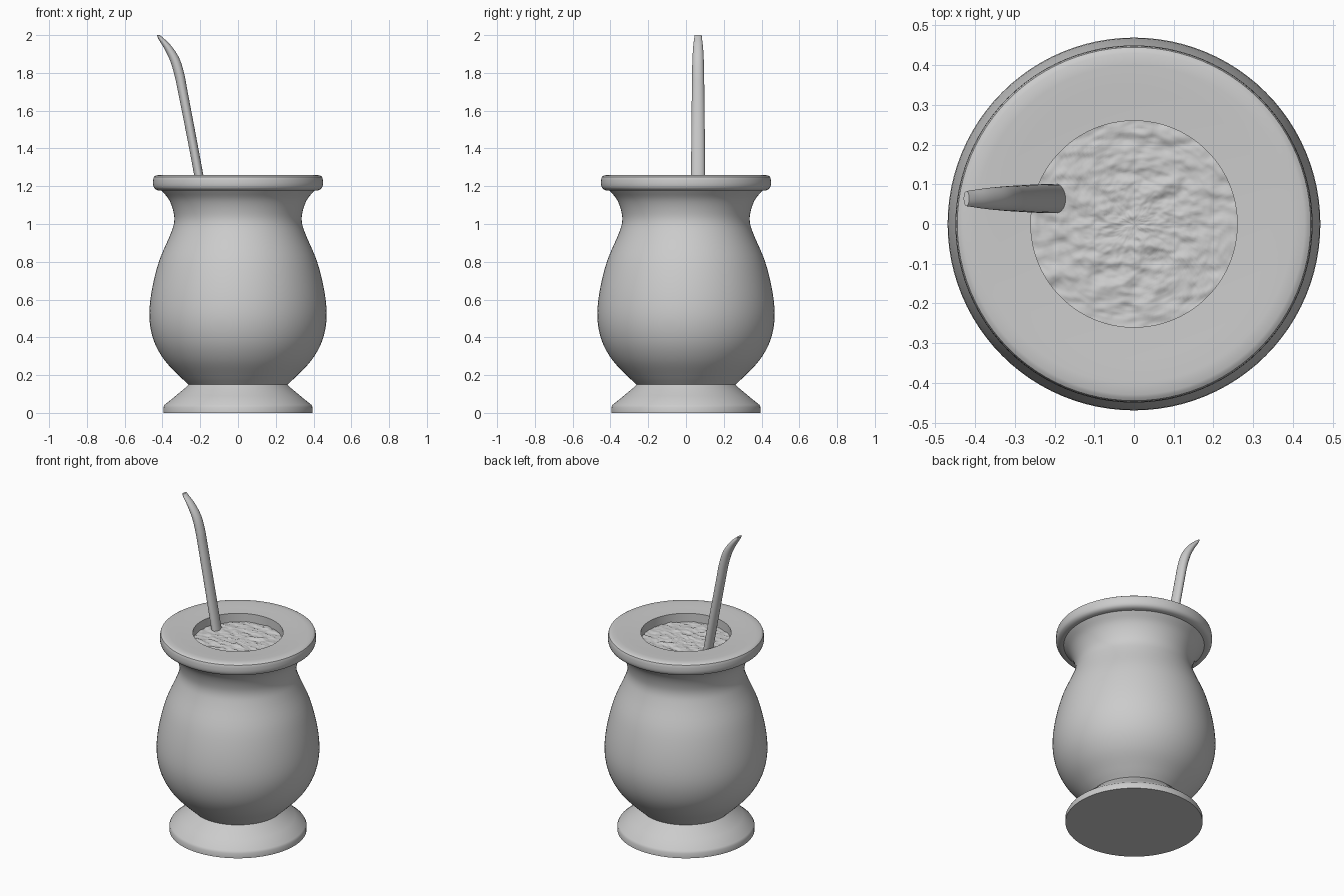
import bpy, bmesh, math
from mathutils import Vector, noise

if "Cube" in bpy.data.objects:
    bpy.data.objects.remove(bpy.data.objects["Cube"])

grey = bpy.data.materials.new("plain_grey")
grey.use_nodes = True
grey.diffuse_color = (0.6, 0.6, 0.6, 1)
grey.node_tree.nodes["Principled BSDF"].inputs["Base Color"].default_value = (0.6, 0.6, 0.6, 1)


def smooth_path(points, steps):
    """Catmull-Rom curve through the points."""
    pts = [Vector(p) for p in points]
    pts = [2 * pts[0] - pts[1]] + pts + [2 * pts[-1] - pts[-2]]
    out = []
    for a, b, c, d in zip(pts, pts[1:], pts[2:], pts[3:]):
        for i in range(steps):
            t = i / steps
            out.append(0.5 * (2 * b + (c - a) * t + (2 * a - 5 * b + 4 * c - d) * t ** 2
                              + (3 * b - a - 3 * c + d) * t ** 3))
    return out + [pts[-2]]


def skin(name, rings, cap_start=False, cap_end=False, angle=35):
    """Join rings of points into one smooth-shaded object."""
    bm = bmesh.new()
    loops = [[bm.verts.new(p) for p in ring] for ring in rings]
    n = len(loops[0])
    for low, high in zip(loops, loops[1:]):
        for i in range(n):
            j = (i + 1) % n
            bm.faces.new((low[i], low[j], high[j], high[i]))
    if cap_start:
        bm.faces.new(loops[0][::-1])
    if cap_end:
        bm.faces.new(loops[-1])
    mesh = bpy.data.meshes.new(name)
    bm.to_mesh(mesh)
    bm.free()
    obj = bpy.data.objects.new(name, mesh)
    bpy.context.collection.objects.link(obj)
    mesh.materials.append(grey)
    bpy.ops.object.select_all(action='DESELECT')
    obj.select_set(True)
    bpy.context.view_layer.objects.active = obj
    bpy.ops.object.shade_smooth_by_angle(angle=math.radians(angle))
    return obj


def circle(r, z, n=96):
    return [(r * math.cos(math.tau * i / n), r * math.sin(math.tau * i / n), z) for i in range(n)]


# Cup: flared foot, round belly, narrow neck, thick rim and inner wall
foot = [(0.395, 0), (0.395, 0.03), (0.388, 0.043), (0.33, 0.09), (0.28, 0.132)]
belly = [(0.262, 0.15), (0.31, 0.195), (0.39, 0.28), (0.445, 0.38), (0.469, 0.5), (0.458, 0.64),
         (0.419, 0.8), (0.36, 0.94), (0.338, 1.01), (0.343, 1.07), (0.366, 1.13), (0.405, 1.177)]
rim = [(0.425, 1.178), (0.441, 1.187), (0.449, 1.205), (0.449, 1.232), (0.445, 1.25), (0.43, 1.258)]
mouth = [(0.40, 1.259), (0.34, 1.255), (0.26, 1.252), (0.26, 1.15)]
profile = [Vector(p) for p in foot] + smooth_path(belly, 4) + smooth_path(rim, 2) + [Vector(p) for p in mouth]
skin("cup", [circle(r, z) for r, z in profile], cap_start=True)

# Crumbly herb filling, a bumpy disc just below the mouth
rings = []
for k in range(56):
    ring = []
    for x, y, z in circle(0.262 * (1 - k / 55.5), 1.198, 160):
        bump = noise.fractal(Vector((x * 16, y * 28, 3)), 0.9, 2.1, 4)
        ring.append((x, y, z + 0.008 * bump))
    rings.append(ring)
skin("herb_filling", rings, cap_end=True, angle=80)

# Drinking straw: oval tube that leans left, bends and flattens to the mouthpiece
# Each station holds x, z, half thickness, half width
stations = [(-0.182, 1.12, 0.024, 0.037), (-0.238, 1.42, 0.024, 0.036), (-0.292, 1.7, 0.025, 0.033),
            (-0.31, 1.79, 0.026, 0.032), (-0.335, 1.87, 0.025, 0.03), (-0.374, 1.938, 0.019, 0.026),
            (-0.422, 1.996, 0.009, 0.019)]
path = smooth_path(stations, 6)
rings = []
for i, (x, z, thick, wide) in enumerate(path):
    a, b = path[max(i - 1, 0)], path[min(i + 1, len(path) - 1)]
    along = Vector((b[0] - a[0], 0, b[1] - a[1])).normalized()
    side = Vector((along.z, 0, -along.x))
    ring = []
    for k in range(32):
        t = math.tau * k / 32
        ring.append(Vector((x, 0.064, z)) + side * thick * math.cos(t) + Vector((0, wide * math.sin(t), 0)))
    rings.append(ring)
# Trim the mouthpiece level
for p in rings[-1]:
    p.z = 2.0
skin("straw", rings, cap_start=True, cap_end=True)
